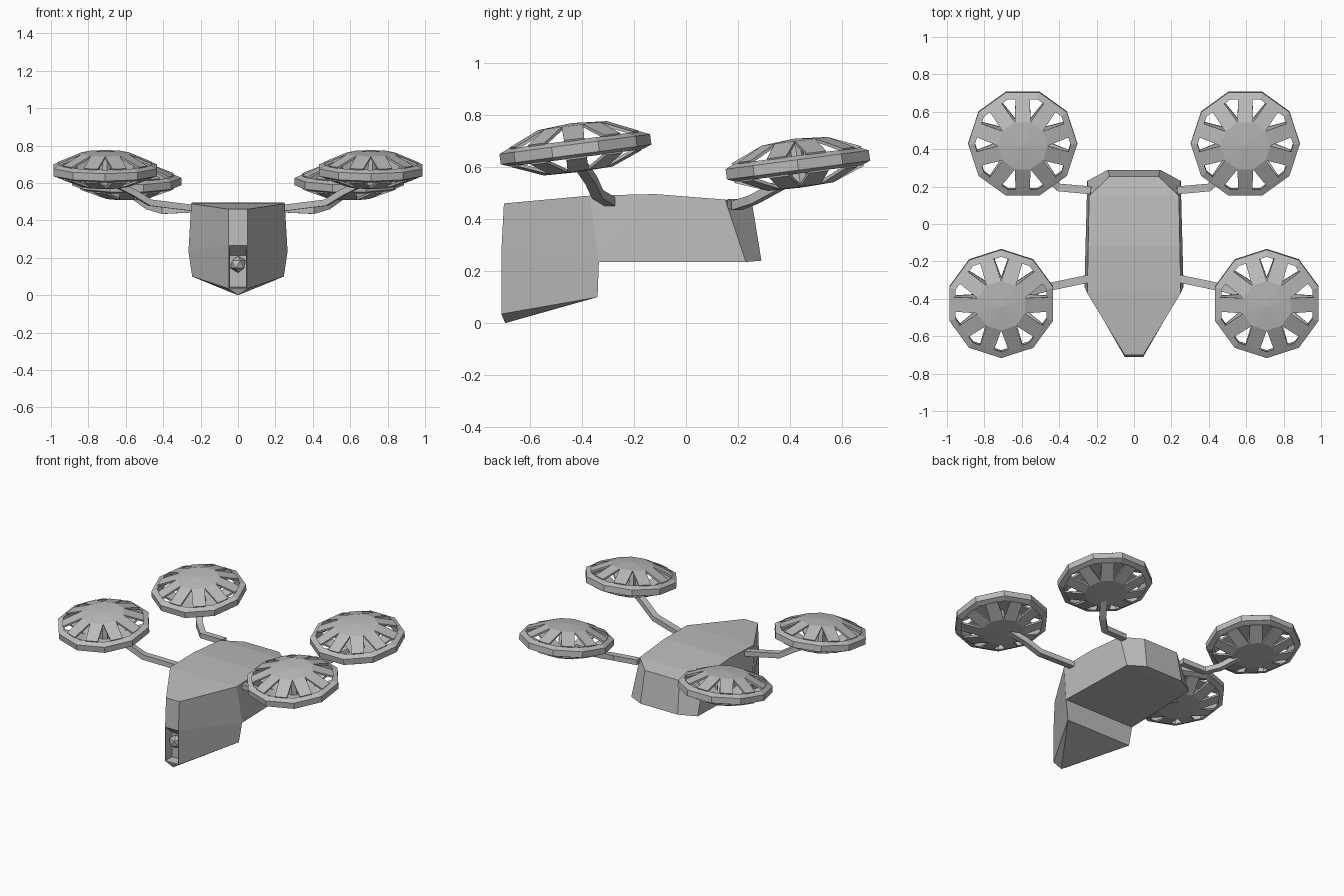
import bpy, bmesh, math
from mathutils import Vector, Matrix

cube = bpy.data.objects.get("Cube")
if cube:
    bpy.data.objects.remove(cube)

grey = bpy.data.materials.new("plain_grey")
grey.use_nodes = True
grey.diffuse_color = (0.5, 0.5, 0.5, 1)
grey.node_tree.nodes["Principled BSDF"].inputs["Base Color"].default_value = (0.5, 0.5, 0.5, 1)


def finish(bm, name):
    bmesh.ops.recalc_face_normals(bm, faces=bm.faces)
    mesh = bpy.data.meshes.new(name)
    bm.to_mesh(mesh)
    bm.free()
    mesh.materials.append(grey)
    obj = bpy.data.objects.new(name, mesh)
    bpy.context.collection.objects.link(obj)
    return obj


# Hull: named half points, mirrored across x
POINTS = {
    "nose_top": (.05, -.70, .46), "nose_mid": (.05, -.71, .27), "nose_low": (.05, -.71, .035),
    "keel": (0, -.695, 0),
    "shoulder_top": (.25, -.37, .49), "shoulder_low": (.265, -.335, .235),
    "chin_rear": (.245, -.34, .10),
    "crest": (.245, -.12, .496),
    "flank_top": (.24, .15, .475), "flank_low": (.25, .23, .235),
    "tail_top": (.13, .255, .455), "tail_low": (.14, .29, .24),
}
SIDE_FACES = [
    "nose_top nose_mid shoulder_low shoulder_top",
    "nose_mid nose_low chin_rear shoulder_low",
    "nose_low keel chin_rear",
    "shoulder_top shoulder_low crest",
    "crest shoulder_low flank_low flank_top",
    "flank_top flank_low tail_low tail_top",
]
CROSS_PAIRS = [("nose_top", "shoulder_top"), ("shoulder_top", "crest"), ("crest", "flank_top"),
               ("flank_top", "tail_top"), ("tail_top", "tail_low"), ("tail_low", "flank_low"),
               ("flank_low", "shoulder_low"), ("shoulder_low", "chin_rear"),
               ("nose_top", "nose_mid"), ("nose_mid", "nose_low")]

bm = bmesh.new()
left = {k: bm.verts.new(p) for k, p in POINTS.items()}
right = {k: left[k] if p[0] == 0 else bm.verts.new((-p[0], p[1], p[2])) for k, p in POINTS.items()}
for names in SIDE_FACES:
    for half in (left, right):
        bm.faces.new([half[n] for n in names.split()])
for a, b in CROSS_PAIRS:
    socket = bm.faces.new((left[a], left[b], right[b], right[a]))
for n in ("nose_low", "chin_rear"):
    bm.faces.new((left[n], left["keel"], right[n]))
# Camera recess in the nose
bmesh.ops.recalc_face_normals(bm, faces=bm.faces)
for margin in (.006, .006):
    bmesh.ops.inset_individual(bm, faces=[socket], thickness=margin)
for v in socket.verts:
    v.co.y += 0.06
    if v.co.z > .15:
        v.co.z -= 0.05
finish(bm, "hull")

# Camera ball
bm = bmesh.new()
bmesh.ops.create_icosphere(bm, subdivisions=1, radius=0.045,
                           matrix=Matrix.Translation((0, -.665, .165)))
finish(bm, "camera_ball")

SECTORS = 10


def ring(bm, radius, z):
    step = math.tau / SECTORS
    return [bm.verts.new((radius * math.cos(i * step), radius * math.sin(i * step), z))
            for i in range(SECTORS)]


def rotor_guard(name, centre, turn):
    place = Matrix.Translation(centre) @ Matrix.Rotation(math.radians(7.5), 4, 'X') \
        @ Matrix.Rotation(turn, 4, 'Z')
    # Outer rim band
    bm = bmesh.new()
    loops = [ring(bm, r, z) for r, z in ((.292, .02), (.292, -.02), (.256, -.033), (.256, .036))]
    for a, b in zip(loops, loops[1:] + loops[:1]):
        for i in range(SECTORS):
            j = (i + 1) % SECTORS
            bm.faces.new((a[i], a[j], b[j], b[i]))
    bm.transform(place)
    finish(bm, name + "_rim")
    # Hub caps with spokes above and below
    for label, rim_z, hub_z, tip_z in (("top", .034, .086, .096), ("bottom", -.031, -.078, -.082)):
        bm = bmesh.new()
        hub = ring(bm, .132, hub_z)
        tip = bm.verts.new((0, 0, tip_z))
        outer = ring(bm, .262, rim_z)
        for i in range(SECTORS):
            j = (i + 1) % SECTORS
            bm.faces.new((tip, hub[i], hub[j]))
            ends = [bm.verts.new(outer[i].co.lerp(outer[j].co, t)) for t in (.26, .74)]
            bm.faces.new((hub[i], ends[0], ends[1], hub[j]))
        bmesh.ops.delete(bm, geom=outer, context='VERTS')
        bm.transform(place)
        cap = finish(bm, name + "_" + label + "_spokes")
        thick = cap.modifiers.new("thickness", 'SOLIDIFY')
        thick.thickness = 0.012
        thick.offset = 0
    # Motor post between the caps
    bm = bmesh.new()
    bmesh.ops.create_cone(bm, cap_ends=True, segments=8, radius1=.04, radius2=.025, depth=.15)
    bm.transform(place)
    finish(bm, name + "_motor")


def arm(name, path, width=.042, height=.034):
    bm = bmesh.new()
    pts = [Vector(p) for p in path]
    rings = []
    for i, p in enumerate(pts):
        along = (pts[min(i + 1, len(pts) - 1)] - pts[max(i - 1, 0)]).normalized()
        across = along.cross(Vector((0, 0, 1))).normalized()
        up = across.cross(along)
        rings.append([bm.verts.new(p + across * sx * width / 2 + up * sz * height / 2)
                      for sx, sz in ((-1, -1), (1, -1), (1, 1), (-1, 1))])
    for a, b in zip(rings, rings[1:]):
        for i in range(4):
            j = (i + 1) % 4
            bm.faces.new((a[i], a[j], b[j], b[i]))
    bm.faces.new(rings[0])
    bm.faces.new(rings[-1])
    finish(bm, name)


# Four rotors on bent arms
for side, s in (("left", 1), ("right", -1)):
    rotor_guard("front_" + side + "_rotor", (s * .71, -.425, .668), math.radians(18))
    rotor_guard("rear_" + side + "_rotor", (s * .595, .43, .608), 0)
    arm("front_" + side + "_arm",
        [(s * .23, -.29, .465), (s * .47, -.34, .495), (s * .56, -.365, .55), (s * .66, -.40, .60)])
    arm("rear_" + side + "_arm",
        [(s * .23, .18, .46), (s * .40, .195, .452), (s * .47, .26, .475), (s * .56, .38, .54)])
